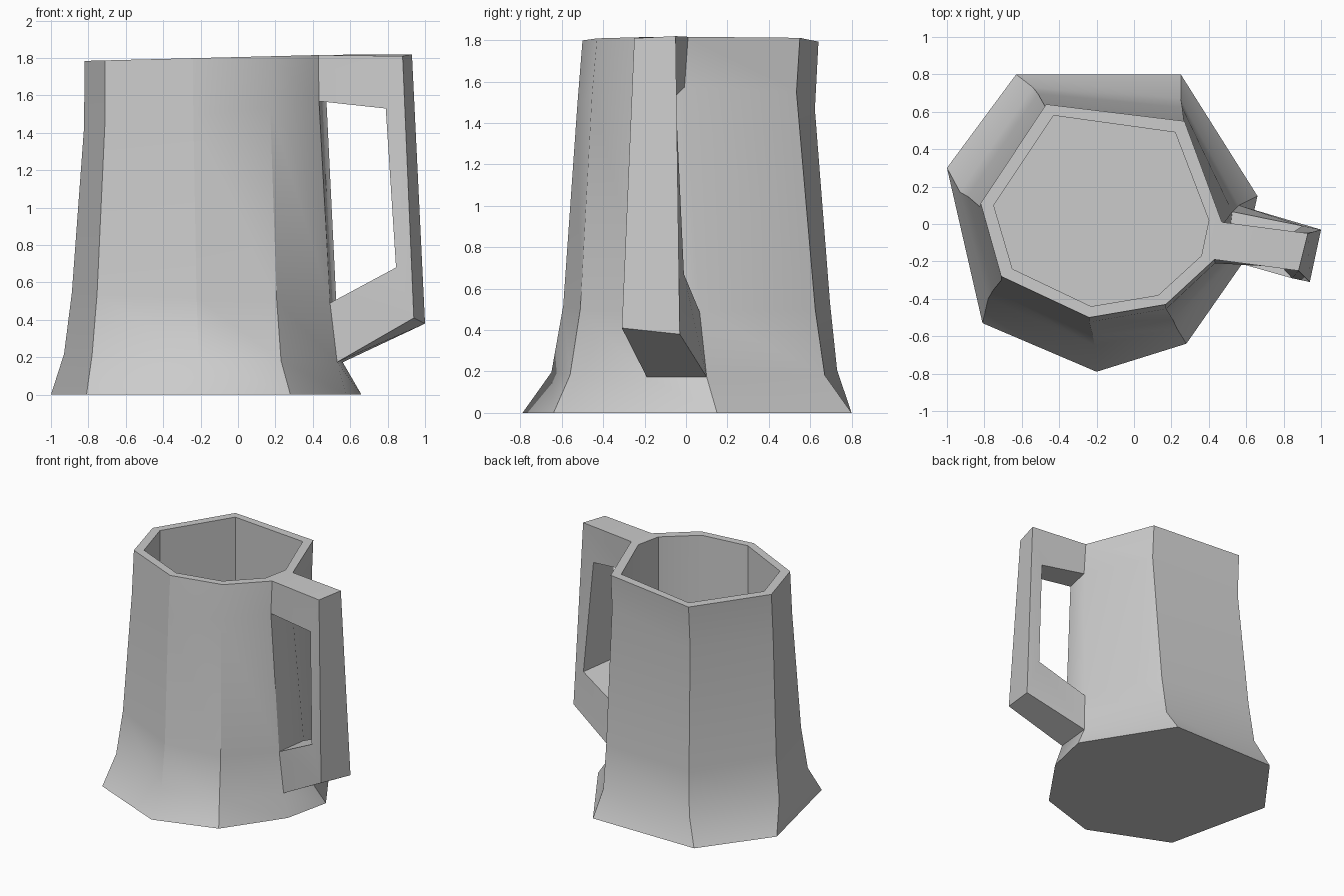
import bpy, bmesh, math
from mathutils import Vector

if "Cube" in bpy.data.objects:
    bpy.data.objects.remove(bpy.data.objects["Cube"])

# Eight-sided outlines (x, y); the handle sits between corners 2 and 3
BASE = [(-.63, .80), (.25, .80), (.66, .15), (.58, -.21), (.28, -.64), (-.20, -.79), (-.81, -.53), (-1, .30)]
FOOT = [(-.54, .73), (.25, .67), (.56, .10), (.53, -.19), (.23, -.56), (-.21, -.65), (-.78, -.40), (-.93, .17)]
RIM = [(-.47, .64), (.27, .55), (.47, .01), (.43, -.19), (.17, -.43), (-.24, -.50), (-.71, -.28), (-.82, .11)]
INNER = [(-.43, .58), (.22, .49), (.40, .02), (.36, -.17), (.13, -.38), (-.23, -.44), (-.65, -.24), (-.75, .10)]

bm = bmesh.new()


def ring(outline, height):
    return [bm.verts.new((x, y, height(x, y))) for x, y in outline]


def blend(t, dy=0):
    return [(a + (c - a) * t, b + (d - b) * t + dy) for (a, b), (c, d) in zip(FOOT, RIM)]


def rim_height(x, y):
    return 1.805 + .025 * x


# Body: flared foot, tapering wall, rim and hollow inside
rings = [
    ring(BASE, lambda x, y: 0),
    ring(FOOT, lambda x, y: .19 - .03 * x),
    ring(blend(.38), lambda x, y: .51 - .04 * x),
    ring(blend(.97, -.02), lambda x, y: 1.52 + .113 * x),
    ring(RIM, rim_height),
    ring(INNER, rim_height),
    ring(INNER, lambda x, y: .2),
]
for level, (a, b) in enumerate(zip(rings, rings[1:])):
    for i in range(8):
        j = (i + 1) % 8
        if i == 2 and level in (1, 3):   # openings where the handle joins
            continue
        bm.faces.new((a[i], a[j], b[j], b[i]))
bm.faces.new(rings[0])
bm.faces.new(rings[-1])

# Handle: four-cornered sections (outer back, outer front, inner front, inner back)
top_corner = [(.93, -.05, 1.82), (.88, -.25, 1.81), (.79, -.23, 1.53), (.84, -.05, 1.53)]
low_corner = [(1.0, -.03, .38), (.94, -.31, .41), (.845, -.29, .68), (.90, -.01, .67)]
foot, low, high, rim = rings[1:5]
sections = [
    [rim[2], rim[3], high[3], high[2]],
    [bm.verts.new(p) for p in top_corner],
    [bm.verts.new(p) for p in low_corner],
    [foot[2], foot[3], low[3], low[2]],
]
for a, b in zip(sections, sections[1:]):
    for i in range(4):
        j = (i + 1) % 4
        bm.faces.new((a[i], a[j], b[j], b[i]))

bmesh.ops.recalc_face_normals(bm, faces=bm.faces[:])
mesh = bpy.data.meshes.new("mug")
bm.to_mesh(mesh)
bm.free()
mug = bpy.data.objects.new("mug", mesh)
bpy.context.collection.objects.link(mug)

# Soft shading on the gentle facets only
bpy.context.view_layer.objects.active = mug
mug.select_set(True)
bpy.ops.object.shade_smooth_by_angle(angle=math.radians(34))
